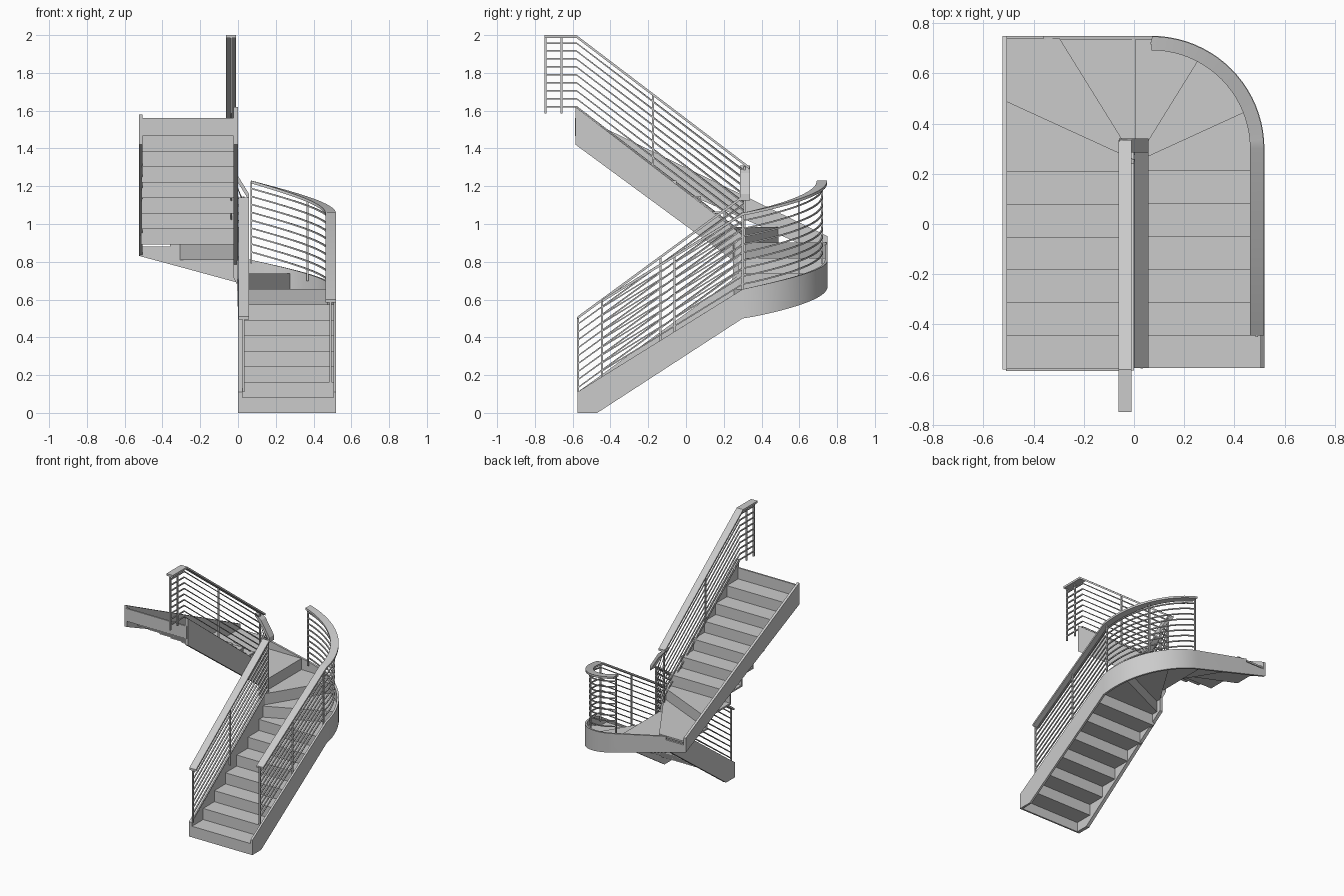
import bpy
from math import sin, cos, radians, degrees, atan2, hypot
from mathutils import Vector

if "Cube" in bpy.data.objects:
    bpy.data.objects.remove(bpy.data.objects["Cube"])

H = 1.56 / 19          # riser height
G = 0.131              # tread going
T = 0.012              # board thickness
PIVOT = (0.0, 0.25)    # winders fan around this point


def mesh(name, verts, faces, smooth=False):
    me = bpy.data.meshes.new(name)
    me.from_pydata(verts, [], faces)
    ob = bpy.data.objects.new(name, me)
    bpy.context.collection.objects.link(ob)
    bpy.ops.object.select_all(action='DESELECT')
    ob.select_set(True)
    bpy.context.view_layer.objects.active = ob
    bpy.ops.object.mode_set(mode='EDIT')
    bpy.ops.mesh.select_all(action='SELECT')
    bpy.ops.mesh.normals_make_consistent(inside=False)
    bpy.ops.object.mode_set(mode='OBJECT')
    if smooth:
        bpy.ops.object.shade_smooth_by_angle(angle=radians(25))
    return ob


def prism(name, poly, z0, z1):
    n = len(poly)
    v = [(x, y, z) for z in (z0, z1) for x, y in poly]
    f = [list(range(n)), list(range(n, 2 * n))]
    f += [[i, (i + 1) % n, (i + 1) % n + n, i + n] for i in range(n)]
    return mesh(name, v, f)


def box(name, x0, x1, y0, y1, z0, z1):
    return prism(name, [(x0, y0), (x1, y0), (x1, y1), (x0, y1)], z0, z1)


def sweep(name, stations, hw, smooth=False):
    """Band along plan points (x, y, z_bottom, z_top), mitred, half width hw."""
    p = [Vector(s[:2]) for s in stations]
    d = [(b - a).normalized() for a, b in zip(p, p[1:])]
    v, f = [], []
    for i, s in enumerate(stations):
        a, b = d[max(i - 1, 0)], d[min(i, len(d) - 1)]
        t = (a + b).normalized()
        n = Vector((-t.y, t.x)) * hw / max(t.dot(a), 0.3)
        for sg, z in ((-1, s[2]), (1, s[2]), (1, s[3]), (-1, s[3])):
            v.append((s[0] + sg * n.x, s[1] + sg * n.y, z))
    for i in range(len(p) - 1):
        k = 4 * i
        f += [[k + j, k + (j + 1) % 4, k + 4 + (j + 1) % 4, k + 4 + j] for j in range(4)]
    e = len(v) - 4
    f += [[0, 1, 2, 3], [e, e + 1, e + 2, e + 3]]
    return mesh(name, v, f, smooth)


def rod(name, pts, r=0.004):
    return sweep(name, [(x, y, z - r, z + r) for x, y, z in pts], r, True)


def post(name, x, y, z0, z1, r=0.005):
    return box(name, x - r, x + r, y - r, y + r, z0, z1)


def outline(deg):
    """Where a ray from the pivot meets the tread outline (one rounded corner)."""
    c, s = cos(radians(deg)), sin(radians(deg))

    def inside(t):
        x, y = c * t, PIVOT[1] + s * t
        if x > 0.07 and y > 0.30:
            return hypot(x - 0.07, y - 0.30) < 0.44
        return abs(x) < 0.51 and y < 0.74
    lo, hi = 0.0, 1.0
    for _ in range(30):
        m = (lo + hi) / 2
        lo, hi = (m, hi) if inside(m) else (lo, m)
    return c * lo, PIVOT[1] + s * lo


# straight treads and risers, lower flight going back, upper flight coming forward
for i in range(7):
    y = -0.575 + G * i
    box(f"lower_riser_{i+1}", 0.01, 0.51, y, y + T, max(0, H * i - T), H * (i + 1))
    if i < 6:
        box(f"lower_tread_{i+1}", 0.01, 0.51, y, y + G + T, H * (i + 1) - T, H * (i + 1))
    n = 13 + i
    y = 0.211 - G * i
    box(f"upper_riser_{n}", -0.51, -0.01, y - T, y, H * (n - 1) - T, H * n)
    if i < 6:
        box(f"upper_tread_{n}", -0.51, -0.01, y - G - T, y, H * n - T, H * n)

# winder treads and risers
corner = degrees(atan2(0.49, -0.51))
cuts = [0, 24.6, 58.2, 90, 121.8, 155.4, 180]
for i in range(6):
    a, b = cuts[i], cuts[i + 1]
    angs = [a + (b - a) * k / 8 for k in range(9)]
    if a < corner < b:
        angs = sorted(angs + [corner])
    poly = [PIVOT] + [outline(t) for t in angs]
    if i == 0:
        poly = [PIVOT, (0, 0.211), (0.51, 0.211)] + poly[1:]
    if i == 5:
        poly += [(-0.51, 0.211), (0, 0.211)]
    z = H * (7 + i)
    prism(f"winder_tread_{7+i}", poly, z - T, z)
    if i > 0:
        x, y = outline(a)
        sweep(f"winder_riser_{7+i}", [(*PIVOT, z - H - T, z), (x, y, z - H - T, z)], T / 2)


def arc(r, n=20):
    return [(k / n, 0.07 + r * cos(radians(90 * k / n)), 0.30 + r * sin(radians(90 * k / n)))
            for k in range(n + 1)]


# outer stringers: right side with the curved corner, back, left side
st = [(0.5125, -0.575, 0, 0.11), (0.5125, -0.47, 0, 0.176)]
st += [(x, y, 0.5 + 0.17 * u ** 1.15, 0.655 + 0.155 * u) for u, x, y in arc(0.4425)]
st += [(-0.36, 0.7425, 0.787, 0.905)]
sweep("outer_curved_stringer", st, 0.0075, True)
sweep("back_corner_stringer", [(-0.36, 0.7425, 0.787, 0.88), (-0.52, 0.7425, 0.83, 0.88)], 0.0075)
sweep("left_stringer", [(-0.515, 0.75, 0.83, 0.935), (-0.515, -0.58, 1.42, 1.58)], 0.009)

# inner stringers and the short link between them
sweep("lower_inner_stringer", [(0.0125, -0.575, 0, 0.11), (0.0125, -0.47, 0, 0.185),
                               (0.0125, 0.30, 0.56, 0.745)], 0.0125)
sweep("upper_inner_stringer", [(-0.0125, 0.30, 0.77, 0.94), (-0.0125, -0.585, 1.42, 1.62)], 0.0125)
sweep("inner_stringer_link", [(0.025, 0.29, 0.62, 0.76), (-0.025, 0.29, 0.72, 0.92)], 0.0125)

# outer railing: handrail, bars and posts
path = [(0.49, -0.445, 0.60)] + [(x, y, 1.06 + 0.17 * u ** 1.1) for u, x, y in arc(0.42)]
sweep("outer_handrail", [(x, y, z - 0.015, z) for x, y, z in path], 0.0275, True)
for k in range(1, 10):
    rod(f"outer_bar_{k}", [(x, y, z - 0.042 * k) for x, y, z in path])
outer_posts = [path[0], (0.49, -0.06, 0.835), path[1], path[11], path[-1]]
for i, (x, y, z) in enumerate(outer_posts):
    post(f"outer_post_{i+1}", x, y, z - 0.44, z - 0.005)

# inner railing: two handrails joined by a steep piece
sweep("lower_handrail", [(0.03, -0.575, 0.495, 0.51), (0.03, 0.285, 1.125, 1.14)], 0.0275)
sweep("handrail_link", [(0.058, 0.3125, 1.125, 1.16), (-0.01, 0.3125, 1.235, 1.27),
                        (-0.06, 0.3125, 1.29, 1.31)], 0.0275)
sweep("upper_handrail", [(-0.036, 0.335, 1.29, 1.305), (-0.036, -0.58, 1.985, 2.0),
                         (-0.036, -0.75, 1.985, 2.0)], 0.0265)
inner = [(0.03, -0.575, 0.51), (0.03, 0.31, 1.15), (-0.036, 0.31, 1.32),
         (-0.036, -0.58, 2.0), (-0.036, -0.745, 2.0)]
for k in range(1, 10):
    rod(f"inner_bar_{k}", [(x, y, z - 0.042 * k) for x, y, z in inner])
inner_posts = [(0.03, -0.572, 0.51, 0.40), (0.03, -0.135, 0.83, 0.46), (0.03, 0.31, 1.15, 0.50),
               (-0.036, 0.31, 1.31, 0.42), (-0.036, -0.175, 1.69, 0.38),
               (-0.036, -0.66, 1.995, 0.41), (-0.036, -0.743, 1.995, 0.41)]
for i, (x, y, z, d) in enumerate(inner_posts):
    post(f"inner_post_{i+1}", x, y, z - d, z - 0.005)
